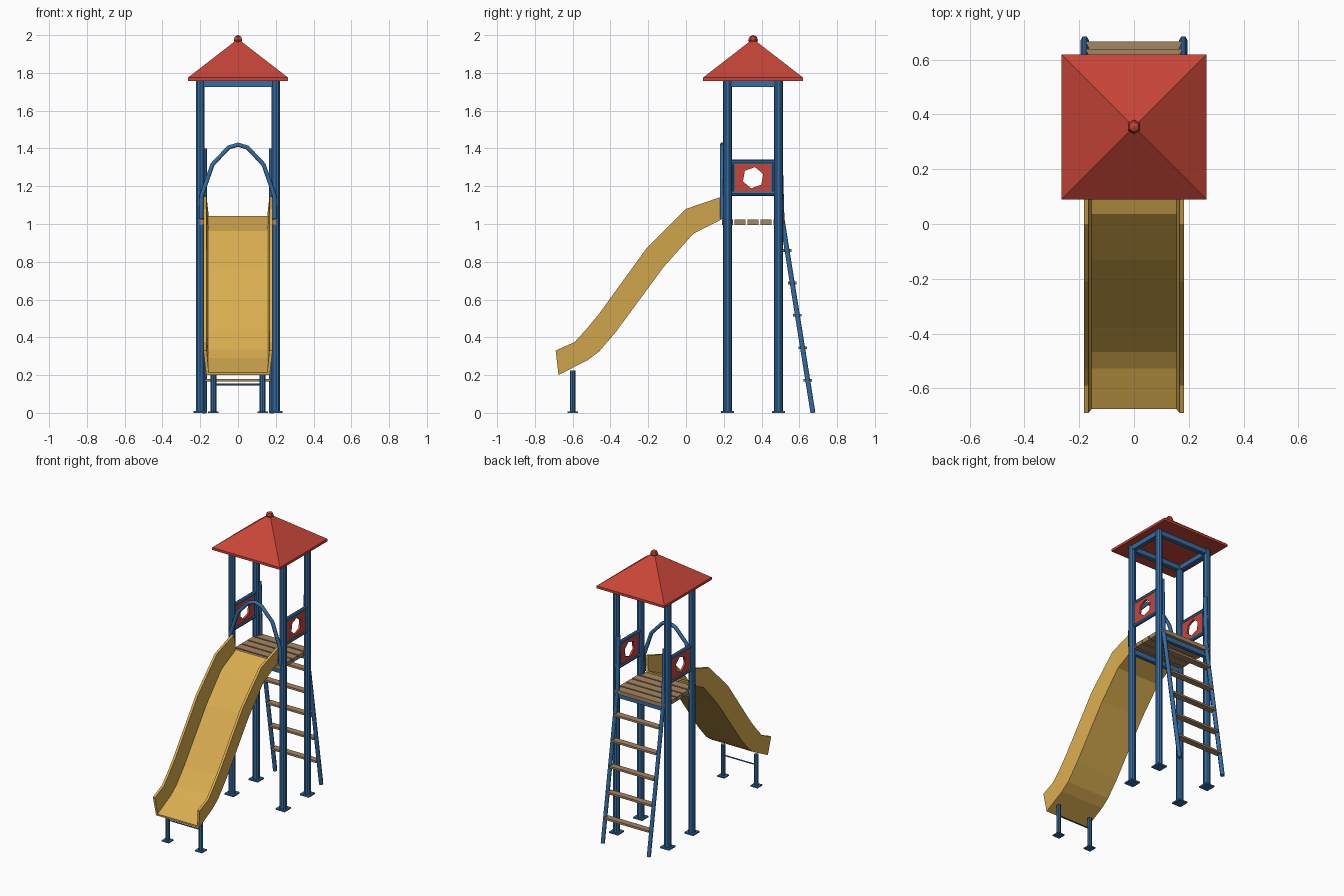
import bpy, bmesh, math
from mathutils import Vector

if "Cube" in bpy.data.objects:
    bpy.data.objects.remove(bpy.data.objects["Cube"])


def material(name, rgb):
    m = bpy.data.materials.new(name)
    m.diffuse_color = (*rgb, 1)
    m.use_nodes = True
    m.node_tree.nodes["Principled BSDF"].inputs["Base Color"].default_value = m.diffuse_color
    return m


BLUE = material("blue paint", (0.035, 0.15, 0.36))
RED = material("red paint", (0.58, 0.06, 0.04))
YELLOW = material("yellow plastic", (0.70, 0.42, 0.08))
WOOD = material("wood", (0.38, 0.24, 0.12))


def finish(name, bm, mat):
    bmesh.ops.recalc_face_normals(bm, faces=bm.faces)
    me = bpy.data.meshes.new(name)
    bm.to_mesh(me)
    bm.free()
    ob = bpy.data.objects.new(name, me)
    bpy.context.collection.objects.link(ob)
    me.materials.append(mat)
    return ob


def box(name, center, size, mat, tilt=0):
    bm = bmesh.new()
    bmesh.ops.create_cube(bm, size=1)
    bmesh.ops.scale(bm, vec=size, verts=bm.verts)
    ob = finish(name, bm, mat)
    ob.location = center
    ob.rotation_euler.x = tilt
    return ob


def rod(name, a, b, r, mat=BLUE, sides=8):
    a, b = Vector(a), Vector(b)
    bm = bmesh.new()
    bmesh.ops.create_cone(bm, cap_ends=True, segments=sides, radius1=r,
                          radius2=r, depth=(b - a).length)
    ob = finish(name, bm, mat)
    ob.location = (a + b) / 2
    ob.rotation_euler = (b - a).to_track_quat('Z', 'Y').to_euler()
    return ob


def curve(name, splines, mat, cyclic=False, **props):
    cu = bpy.data.curves.new(name, 'CURVE')
    cu.dimensions = '2D' if cyclic else '3D'
    for k, v in props.items():
        setattr(cu, k, v)
    for pts in splines:
        sp = cu.splines.new('POLY')
        sp.points.add(len(pts) - 1)
        for p, co in zip(sp.points, pts):
            p.co = (*co, 1)
        sp.use_cyclic_u = cyclic
    ob = bpy.data.objects.new(name, cu)
    bpy.context.collection.objects.link(ob)
    cu.materials.append(mat)
    bpy.ops.object.select_all(action='DESELECT')
    ob.select_set(True)
    bpy.context.view_layer.objects.active = ob
    bpy.ops.object.convert(target='MESH')
    return bpy.context.object


# Corner posts with foot plates
CY = 0.355
YF, YB, PX = 0.22, 0.49, 0.20
for x in (-PX, PX):
    for y in (YF, YB):
        rod("corner_post", (x, y, 0), (x, y, 1.76), 0.024, sides=10)
        box("post_foot_plate", (x, y, 0.005), (0.07, 0.07, 0.01), BLUE)

# Roof frame beams and deck beams
for y in (YF, YB):
    box("roof_beam_cross", (0, y, 1.742), (0.40, 0.03, 0.034), BLUE)
    box("deck_beam", (0, y, 0.978), (0.40, 0.025, 0.034), BLUE)
for x in (-PX, PX):
    box("roof_beam_side", (x, CY, 1.742), (0.03, 0.27, 0.034), BLUE)

# Pyramid roof with eave slab and finial
bm = bmesh.new()
R = 0.265
rings = [[bm.verts.new((sx * R, CY + sy * R, z))
          for sx, sy in ((-1, -1), (1, -1), (1, 1), (-1, 1))] for z in (1.758, 1.775)]
apex = bm.verts.new((0, CY, 1.98))
bm.faces.new(rings[0])
for i in range(4):
    j = (i + 1) % 4
    bm.faces.new((rings[0][i], rings[0][j], rings[1][j], rings[1][i]))
    bm.faces.new((rings[1][i], rings[1][j], apex))
finish("roof", bm, RED)
bm = bmesh.new()
bmesh.ops.create_uvsphere(bm, u_segments=6, v_segments=4, radius=0.026)
finish("roof_finial", bm, RED).location = (0, CY, 1.974)

# Deck planks
for k in range(-2, 3):
    box("deck_plank", (0, CY + k * 0.068, 1.01), (0.40, 0.058, 0.028), WOOD)

# Side panels: framed board with a hole
hole = [(0.057 * math.cos(a), 0.057 * math.sin(a))
        for a in (math.radians(20 + 60 * i) for i in range(6))]
board = [(-0.1, -0.083), (0.1, -0.083), (0.1, 0.083), (-0.1, 0.083)]
for x in (-PX, PX):
    p = curve("side_panel", [[(*q, 0) for q in board], [(*q, 0) for q in hole]],
              RED, cyclic=True, fill_mode='BOTH', extrude=0.007)
    p.location = (x, CY, 1.245)
    p.rotation_euler = (math.pi / 2, 0, math.pi / 2)
    for z in (1.162, 1.328):
        rod("panel_rail", (x, 0.235, z), (x, 0.475, z), 0.013)
    for y in (0.252, 0.458):
        rod("panel_stile", (x, y, 1.162), (x, y, 1.328), 0.01)

# Arch over the slide entrance
half = [(0.195, 1.03), (0.193, 1.15), (0.135, 1.315), (0.05, 1.405)]
arch = [(-x, 0.192, z) for x, z in half] + [(0, 0.192, 1.42)] + \
       [(x, 0.192, z) for x, z in reversed(half)]
curve("entrance_arch", [arch], BLUE, bevel_depth=0.013, bevel_resolution=1,
      use_fill_caps=True)

# Ladder: bent side rails and five treads
for x in (-0.18, 0.18):
    curve("ladder_rail", [[(x, 0.672, 0), (x, 0.508, 1.03), (x, 0.498, 1.40)]], BLUE,
          bevel_depth=0.015, bevel_resolution=1, use_fill_caps=True)
for k in range(1, 6):
    z = 0.172 * k
    box("ladder_tread", (0, 0.672 - 0.159 * z, z), (0.35, 0.045, 0.014), WOOD)

# Slide: U-shaped trough swept along floor and rim profiles (y, z)
floor = [(0.20, 1.03), (0.04, 0.95), (-0.12, 0.77), (-0.37, 0.43),
         (-0.46, 0.325), (-0.52, 0.28), (-0.675, 0.20)]
rim = [(0.19, 1.145), (0.10, 1.135), (-0.04, 1.06), (-0.22, 0.86),
       (-0.46, 0.525), (-0.585, 0.375), (-0.69, 0.33)]
rim = [rim[0], (0.0, 1.08), (-0.21, 0.87), (-0.46, 0.525), (-0.53, 0.44),
       (-0.59, 0.375), (-0.69, 0.33)]
side = [(0.168, 0), (0.183, 1), (0.166, 1), (0.155, 0.1)]
section = [(-x, t) for x, t in side] + [(x, t) for x, t in reversed(side)]
bm = bmesh.new()
stations = []
for f, r in zip(floor, rim):
    f, r = Vector(f), Vector(r)
    stations.append([bm.verts.new((x, *f.lerp(r, t))) for x, t in section])
n = len(section)
for a, b in zip(stations, stations[1:]):
    for i in range(n):
        j = (i + 1) % n
        bm.faces.new((a[i], a[j], b[j], b[i]))
for s in (stations[0], stations[-1]):
    bm.faces.new(s[:4])
    bm.faces.new(s[4:])
    bm.faces.new((s[0], s[3], s[4], s[7]))
finish("slide", bm, YELLOW)

# Slide support legs with foot plates and crossbar
for x in (-0.13, 0.13):
    rod("slide_leg", (x, -0.6, 0), (x, -0.6, 0.225), 0.015)
    box("slide_foot_plate", (x, -0.6, 0.004), (0.055, 0.055, 0.008), BLUE)
rod("slide_leg_crossbar", (-0.13, -0.6, 0.15), (0.13, -0.6, 0.15), 0.005, sides=6)
